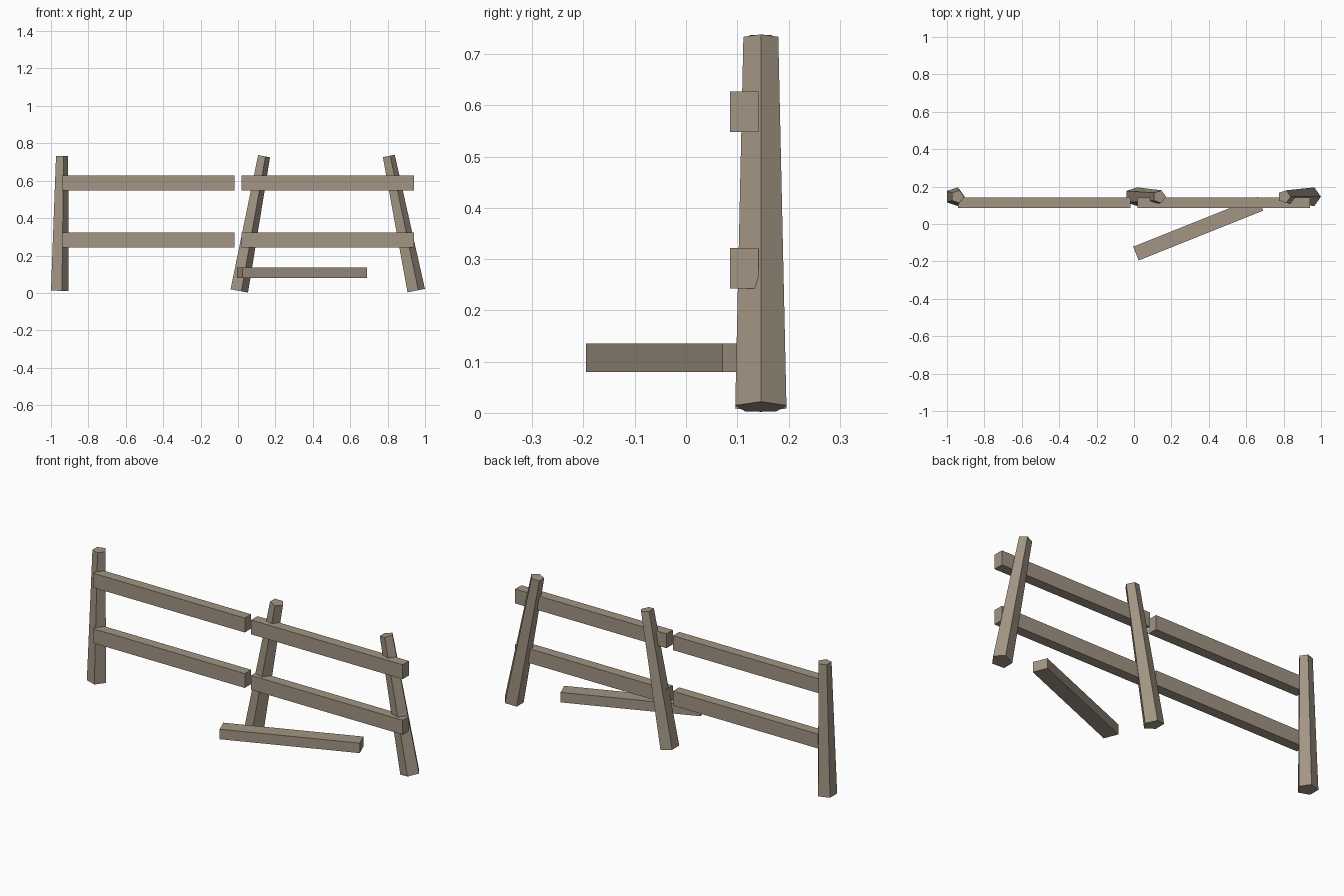
import bpy, math
from mathutils import Vector, Matrix

if "Cube" in bpy.data.objects:
    bpy.data.objects.remove(bpy.data.objects["Cube"])

wood = bpy.data.materials.new("weathered_wood")
wood.diffuse_color = (0.36, 0.30, 0.23, 1)
wood.use_nodes = True
wood.node_tree.nodes["Principled BSDF"].inputs["Base Color"].default_value = wood.diffuse_color


def post(name, x_bottom, x_top):
    """Tapered five-sided post leaning from x_bottom to x_top."""
    a, b = Vector((x_bottom, 0.146, 0.0115)), Vector((x_top, 0.146, 0.7315))
    d = b - a
    bpy.ops.mesh.primitive_cone_add(vertices=5, radius1=0.0525, radius2=0.0358, depth=d.length)
    ob = bpy.context.object
    ob.name = name
    # turn one corner of the pentagon towards +x, then lean and place
    ob.data.transform(Matrix.Rotation(-math.pi / 2, 4, 'Z'))
    if max(v.co.x for v in ob.data.vertices) < 0.05:
        ob.data.transform(Matrix.Rotation(math.pi, 4, 'Z'))
    ob.rotation_euler = (0, math.atan2(d.x, d.z), 0)
    ob.location = (a + b) / 2
    ob.data.materials.append(wood)


def rail(name, center, size, turn=0):
    """Plain rectangular plank."""
    bpy.ops.mesh.primitive_cube_add(size=1)
    ob = bpy.context.object
    ob.name = name
    ob.data.transform(Matrix.Diagonal((*size, 1)))
    ob.location = center
    ob.rotation_euler = (0, 0, math.radians(turn))
    ob.data.materials.append(wood)


# Leaning posts
post("left_post", -0.9575, -0.944)
post("middle_post", 0.002, 0.136)
post("right_post", 0.948, 0.803)

# Upper and lower rails of both bays
for level, z in (("lower", 0.2825), ("upper", 0.5875)):
    for side, x0, x1 in (("left", -0.942, -0.019), ("right", 0.02, 0.941)):
        rail(f"{level}_{side}_rail", ((x0 + x1) / 2, 0.1135, z), (x1 - x0, 0.055, 0.079))

# Fallen rail
rail("fallen_rail", (0.343, -0.025, 0.1075), (0.717, 0.079, 0.055), 21.8)
